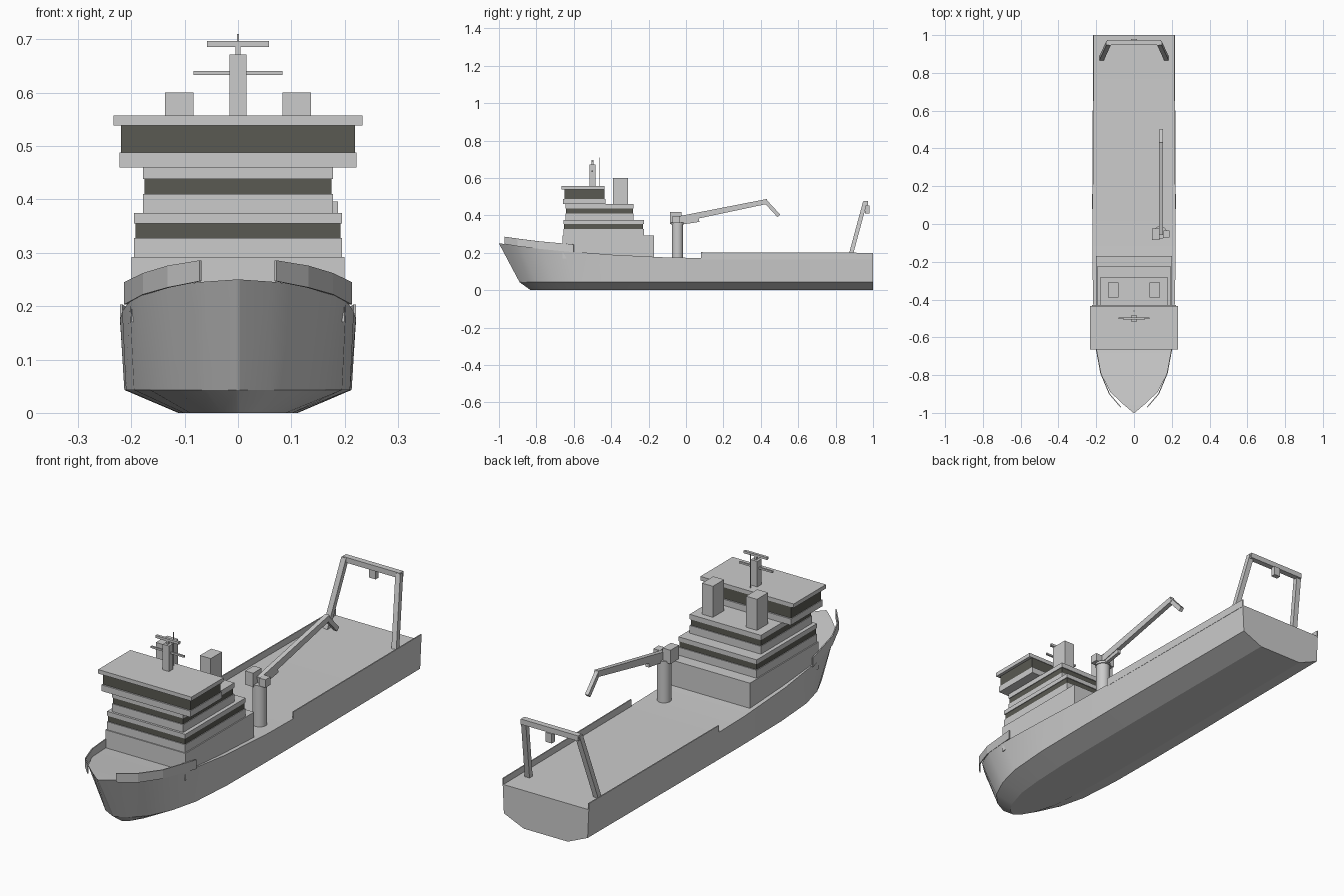
import bpy, bmesh, math
from mathutils import Vector

if "Cube" in bpy.data.objects:
    bpy.data.objects.remove(bpy.data.objects["Cube"])

glass = bpy.data.materials.new("dark_window")
glass.diffuse_color = (0.1, 0.1, 0.085, 1)
glass.use_nodes = True
glass.node_tree.nodes["Principled BSDF"].inputs["Base Color"].default_value = glass.diffuse_color


def mesh_object(name, bm):
    bmesh.ops.recalc_face_normals(bm, faces=bm.faces)
    me = bpy.data.meshes.new(name)
    bm.to_mesh(me)
    bm.free()
    ob = bpy.data.objects.new(name, me)
    bpy.context.collection.objects.link(ob)
    return ob


def box(name, x0, x1, y0, y1, z0, z1, mat=None):
    bm = bmesh.new()
    bmesh.ops.create_cube(bm, size=1)
    for v in bm.verts:
        v.co = ((x0 + x1) / 2 + v.co.x * (x1 - x0),
                (y0 + y1) / 2 + v.co.y * (y1 - y0),
                (z0 + z1) / 2 + v.co.z * (z1 - z0))
    ob = mesh_object(name, bm)
    if mat:
        ob.data.materials.append(mat)
    return ob


def beam(name, a, b, w, h0, h1=None):
    """Rectangular bar from a to b, height tapering from h0 to h1."""
    a, b = Vector(a), Vector(b)
    d = (b - a).normalized()
    side = Vector((1, 0, 0)) if abs(d.x) < 0.8 else Vector((0, 1, 0))
    up = side.cross(d).normalized()
    side = d.cross(up)
    bm = bmesh.new()
    rings = []
    for p, h in ((a, h0), (b, h1 or h0)):
        rings.append([bm.verts.new(p + side * w / 2 * s + up * h / 2 * t)
                      for s, t in ((-1, -1), (1, -1), (1, 1), (-1, 1))])
    for i in range(4):
        j = (i + 1) % 4
        bm.faces.new((rings[0][i], rings[0][j], rings[1][j], rings[1][i]))
    bm.faces.new(rings[0])
    bm.faces.new(rings[1])
    return mesh_object(name, bm)


def cylinder(name, x, y, z0, z1, r, n=24, r2=None):
    bpy.ops.mesh.primitive_cone_add(vertices=n, radius1=r, radius2=r if r2 is None else r2,
                                    depth=z1 - z0, location=(x, y, (z0 + z1) / 2))
    ob = bpy.context.object
    ob.name = name
    bpy.ops.object.shade_smooth_by_angle(angle=math.radians(35))
    return ob


def plate(name, pts):
    """Thin mirrored side plate from (x, y, z_bottom, z_top) points."""
    bm = bmesh.new()
    cols = [(bm.verts.new((x, y, lo)), bm.verts.new((x, y, hi))) for x, y, lo, hi in pts]
    for p, q in zip(cols, cols[1:]):
        bm.faces.new((p[0], q[0], q[1], p[1]))
    ob = mesh_object(name, bm)
    s = ob.modifiers.new("thickness", 'SOLIDIFY')
    s.thickness, s.offset = 0.005, 0
    ob.modifiers.new("mirror", 'MIRROR')
    return ob


# hull: per station deck (y, x, z), chine (y, x), bottom (y, x)
stations = [
    (-1.00, .003, .250, -.890, .003, -.83, .003),
    (-.95, .062, .246, -.860, .060, -.81, .030),
    (-.89, .125, .239, -.800, .118, -.76, .060),
    (-.78, .180, .226, -.700, .165, -.66, .090),
    (-.65, .203, .210, -.580, .195, -.54, .102),
    (-.40, .217, .190, -.380, .210, -.36, .110),
    (-.10, .221, .175, -.100, .213, -.10, .112),
    (.10, .221, .172, .100, .213, .10, .112),
    (1.0, .215, .172, 1.00, .209, 1.0, .110)]
bm = bmesh.new()
rings = []
for dy, dx, dz, cy, cx, by, bx in stations:
    half = [(bx, by, 0), (cx, cy, .043), (dx, dy, dz)]
    pts = half + [(-x, y, z) for x, y, z in reversed(half)]
    rings.append([bm.verts.new(p) for p in pts])
for r, s in zip(rings, rings[1:]):
    for i in range(6):
        j = (i + 1) % 6
        bm.faces.new((r[i], r[j], s[j], s[i]))
bm.faces.new((rings[0][1], rings[0][2], rings[0][3], rings[0][4]))
bm.faces.new((rings[0][0], rings[0][1], rings[0][4], rings[0][5]))
bm.faces.new(rings[-1])
hull = mesh_object("hull", bm)
bpy.context.view_layer.objects.active = hull
hull.select_set(True)
bpy.ops.object.shade_smooth_by_angle(angle=math.radians(20))

# bulwarks
plate("bow_bulwark", [(.07, -.97, .247, .286), (.13, -.90, .235, .276),
                      (.176, -.79, .222, .262), (.211, -.60, .203, .245)])
plate("aft_bulwark", [(.219, .08, .165, .203), (.2135, 1, .165, .2)])

# superstructure tiers
box("deckhouse", -.2, .2, -.66, -.17, .17, .292)
box("lower_tier", -.195, .195, -.655, -.225, .292, .328)
box("lower_windows", -.192, .192, -.651, -.229, .328, .355, glass)
box("lower_tier_roof", -.195, .195, -.655, -.225, .355, .375)
box("upper_tier", -.178, .178, -.645, -.28, .375, .41)
box("upper_windows", -.175, .175, -.641, -.284, .41, .438, glass)
box("upper_tier_roof", -.178, .178, -.645, -.28, .438, .46)
box("bridge_base", -.222, .222, -.657, -.43, .46, .488)
box("bridge_windows", -.219, .219, -.65, -.437, .488, .539, glass)
box("bridge_roof", -.233, .233, -.665, -.435, .539, .557)
for s in (-1, 1):
    box("funnel", s * .11 - .027, s * .11 + .027, -.39, -.31, .46, .6)

# mast with yard, radar and antenna
box("mast", -.016, .016, -.515, -.485, .557, .672)
box("mast_yard", -.083, .083, -.504, -.496, .633, .641)
box("radar_post", -.005, .005, -.505, -.495, .672, .686)
box("radar_bar", -.058, .058, -.506, -.494, .686, .697)
box("antenna", -.0015, .0015, -.462, -.459, .557, .71)

# deck crane
cylinder("crane_post", .14, -.045, .165, .355, .03)
cylinder("crane_collar", .14, -.045, .35, .362, .034)
box("crane_cab", .095, .135, -.085, -.025, .355, .417)
box("crane_winch", .155, .187, -.072, -.035, .36, .396)
beam("crane_boom", (.144, -.055, .375), (.144, .435, .475), .021, .034, .026)
beam("crane_boom_cylinder", (.144, -.03, .36), (.144, .07, .375), .016, .02)
beam("crane_jib", (.144, .422, .478), (.144, .496, .398), .017, .02)

# stern gantry
for s in (-1, 1):
    beam("gantry_leg", (s * .172, .876, .17), (s * .135, .957, .47), .024, .022)
box("gantry_crossbar", -.143, .143, .948, .974, .452, .476)
box("gantry_block", -.016, .016, .958, .98, .41, .452)
